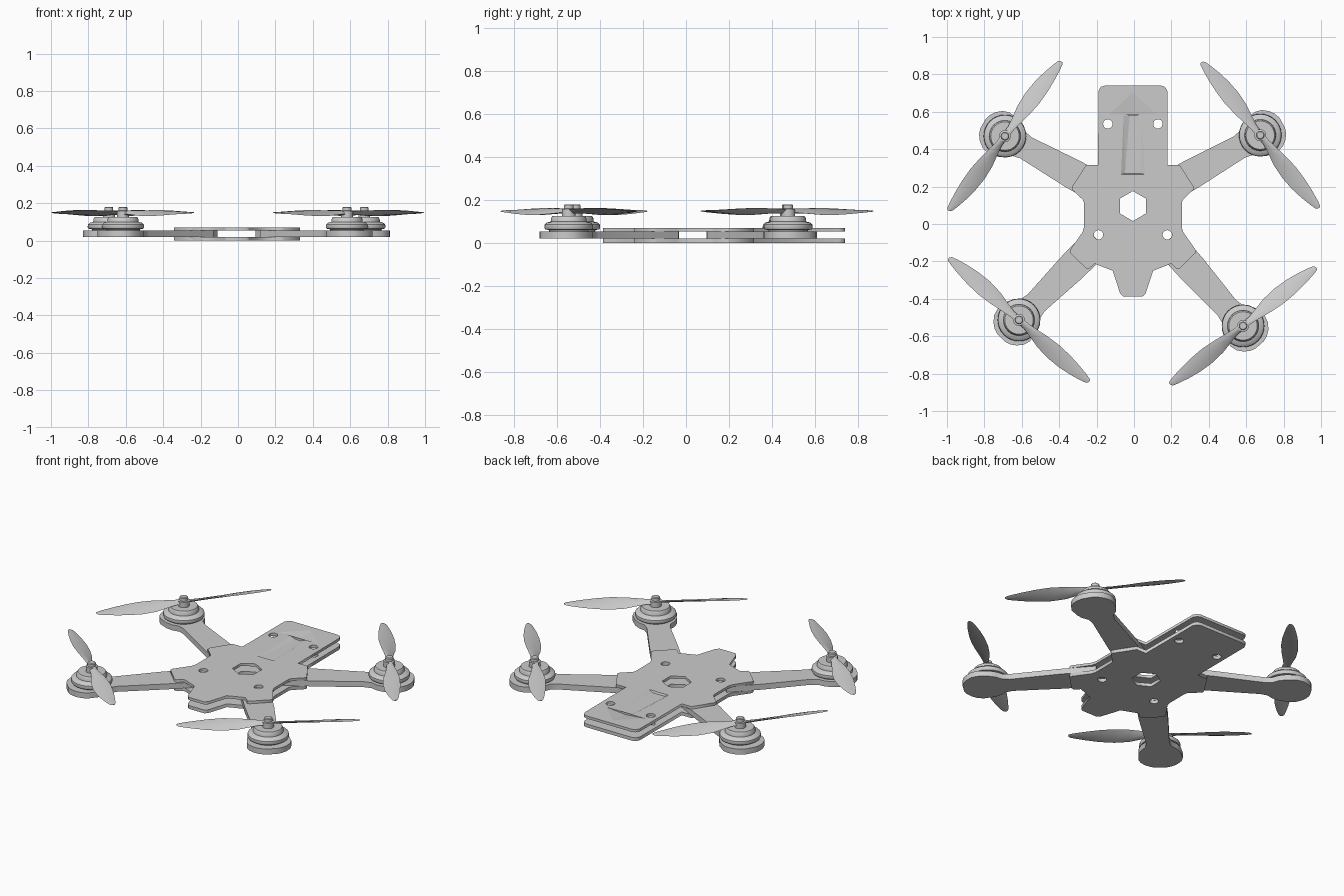
import bpy, bmesh
from math import sin, cos, pi, radians, atan2, hypot
from mathutils import Matrix, Vector

if "Cube" in bpy.data.objects:
    bpy.data.objects.remove(bpy.data.objects["Cube"])

CX = -0.006


def link(name, mesh, smooth=None):
    ob = bpy.data.objects.new(name, mesh)
    bpy.context.scene.collection.objects.link(ob)
    if smooth:
        bpy.ops.object.select_all(action='DESELECT')
        bpy.context.view_layer.objects.active = ob
        ob.select_set(True)
        bpy.ops.object.shade_smooth_by_angle(angle=radians(smooth))
    return ob


def finish(bm, name, smooth=None):
    bmesh.ops.remove_doubles(bm, verts=bm.verts, dist=1e-5)
    bmesh.ops.recalc_face_normals(bm, faces=bm.faces)
    me = bpy.data.meshes.new(name)
    bm.to_mesh(me)
    bm.free()
    return link(name, me, smooth)


def prism(name, loops, z0, z1, smooth=None):
    """Extrude a flat outline (first loop) with holes (other loops)."""
    cu = bpy.data.curves.new(name, 'CURVE')
    cu.dimensions, cu.fill_mode, cu.extrude = '2D', 'BOTH', (z1 - z0) / 2
    for pts in loops:
        sp = cu.splines.new('POLY')
        sp.points.add(len(pts) - 1)
        for p, (x, y) in zip(sp.points, pts):
            p.co = (x, y, 0, 1)
        sp.use_cyclic_u = True
    tmp = bpy.data.objects.new("tmp", cu)
    me = bpy.data.meshes.new_from_object(tmp)
    bpy.data.objects.remove(tmp)
    bm = bmesh.new()
    bm.from_mesh(me)
    bmesh.ops.translate(bm, verts=bm.verts, vec=(0, 0, (z0 + z1) / 2))
    return finish(bm, name, smooth)


def ring(cx, cy, r, n, a0=0.0):
    return [(cx + r * cos(a0 + 2 * pi * i / n), cy + r * sin(a0 + 2 * pi * i / n)) for i in range(n)]


def lathe(name, profile, x, y, n=32):
    bm = bmesh.new()
    vs = [bm.verts.new((x + r, y, z)) for r, z in profile]
    es = [bm.edges.new(e) for e in zip(vs, vs[1:])]
    bmesh.ops.spin(bm, geom=vs + es, cent=(x, y, 0), axis=(0, 0, 1), angle=2 * pi, steps=n)
    return finish(bm, name, 35)


def carve(ob, pts):
    """Cut a convex groove out of an object."""
    bm = bmesh.new()
    for x, y, z in pts:
        bm.verts.new((x + CX, y, z))
    bmesh.ops.convex_hull(bm, input=bm.verts)
    cutter = finish(bm, "groove_cutter")
    cutter.hide_render = True
    mod = ob.modifiers.new("groove", 'BOOLEAN')
    mod.operation, mod.solver, mod.object = 'DIFFERENCE', 'EXACT', cutter
    bpy.context.view_layer.objects.active = ob
    bpy.ops.object.modifier_apply(modifier=mod.name)
    bpy.data.objects.remove(cutter)


# Body plates: mirrored outline with hexagonal window and bolt holes
half = [(0.15, 0.74), (0.172, 0.733), (0.184, 0.71), (0.186, 0.315), (0.25, 0.315),
        (0.325, 0.2), (0.325, 0.185), (0.268, 0.13), (0.262, 0.115), (0.262, -0.02),
        (0.27, -0.045), (0.337, -0.14), (0.335, -0.155), (0.25, -0.238), (0.235, -0.24),
        (0.205, -0.212), (0.108, -0.25), (0.068, -0.372), (0.052, -0.387)]
outline = [(CX + x, y) for x, y in half] + [(CX - x, y) for x, y in reversed(half)]
holes = [ring(CX, 0.096, 0.08, 6, pi / 2)]
for s in (-1, 1):
    holes.append(ring(CX + s * 0.134, 0.535, 0.025, 20))
    holes.append(ring(CX + s * 0.184, -0.058, 0.025, 20))
prism("bottom_plate", [outline] + holes, 0.0, 0.02)
top_plate = prism("top_plate", [outline] + holes, 0.053, 0.069)

# Direction arrow engraved in the top plate
T, D = 0.0695, 0.058
carve(top_plate, [(-0.134, 0.585, T), (0.134, 0.585, T), (0, 0.71, T), (0, 0.586, D)])
carve(top_plate, [(-0.05, 0.58, T), (0.05, 0.58, T), (0.064, 0.265, T), (-0.064, 0.265, T),
                  (-0.018, 0.579, D), (0.018, 0.579, D), (0.042, 0.27, D), (-0.042, 0.27, D)])


def arm(name, mx, my, rx, ry):
    """Tapered arm from the body root to a flared motor pad."""
    L, a = hypot(mx - rx, my - ry), atan2(my - ry, mx - rx)
    side = [(-L, 0.082), (-L + 0.2, 0.08), (-0.13, 0.064), (-0.09, 0.072), (-0.06, 0.098), (-0.02, 0.115),
            (0.04, 0.122), (0.075, 0.112), (0.105, 0.088), (0.125, 0.06), (0.135, 0.03)]
    pts = side + [(u, -v) for u, v in reversed(side)]
    world = [(mx + u * cos(a) - v * sin(a), my + u * sin(a) + v * cos(a)) for u, v in pts]
    return prism(name, [world], 0.02, 0.053, 40)


def propeller(name, x, y, angle, s):
    """Two twisted blades; s picks the handedness."""
    # radius, bulged edge, other edge, slope, half thickness
    sections = [(0.0, 0.018, 0.018, 0.45, 0.009), (0.05, 0.018, 0.018, 0.45, 0.008),
                (0.10, 0.028, 0.024, 0.45, 0.006), (0.17, 0.045, 0.034, 0.40, 0.005),
                (0.25, 0.053, 0.040, 0.34, 0.004), (0.33, 0.050, 0.037, 0.28, 0.004),
                (0.40, 0.040, 0.029, 0.23, 0.003), (0.46, 0.027, 0.019, 0.19, 0.003),
                (0.49, 0.018, 0.012, 0.16, 0.002), (0.50, 0.008, 0.006, 0.15, 0.002)]
    bm = bmesh.new()
    for turn in (0, pi):
        rows = []
        rot = Matrix.Rotation(angle + turn, 3, 'Z')
        for r, b, o, k, t in sections:
            prof = [(b, 0), (b * 0.5, t), (-o * 0.4, t), (-o, 0), (-o * 0.4, -t), (b * 0.5, -t)]
            rows.append([bm.verts.new(rot @ Vector((r, s * w, -k * w + h)) + Vector((x, y, 0.149)))
                         for w, h in prof])
        for p, q in zip(rows, rows[1:]):
            for i in range(6):
                j = (i + 1) % 6
                bm.faces.new((p[i], p[j], q[j], q[i]))
        bm.faces.new(rows[0])
        bm.faces.new(rows[-1])
    return finish(bm, name, 40)


motor_profile = [(0, 0.05), (0.09, 0.05), (0.092, 0.06), (0.11, 0.064), (0.114, 0.072), (0.112, 0.086),
                 (0.102, 0.095), (0.084, 0.1), (0.082, 0.116), (0.076, 0.126), (0, 0.126)]
hub_profile = [(0, 0.12), (0.032, 0.12), (0.032, 0.158), (0.023, 0.16), (0.023, 0.176), (0.018, 0.18), (0, 0.18)]

# Four corners: motor x, y, arm root x, y, blade angle, handedness
corners = {
    "back_left": (-0.69, 0.47, -0.15, 0.168, 52.6, 1),
    "back_right": (0.675, 0.475, 0.135, 0.168, -50.9, -1),
    "front_left": (-0.615, -0.513, -0.19, -0.09, -41.1, -1),
    "front_right": (0.583, -0.545, 0.178, -0.09, 38.3, 1),
}
for n, (mx, my, rx, ry, ang, s) in corners.items():
    arm(n + "_arm", mx, my, rx, ry)
    lathe(n + "_motor", motor_profile, mx, my)
    lathe(n + "_hub", hub_profile, mx, my, 20)
    propeller(n + "_propeller", mx, my, radians(ang), s)
